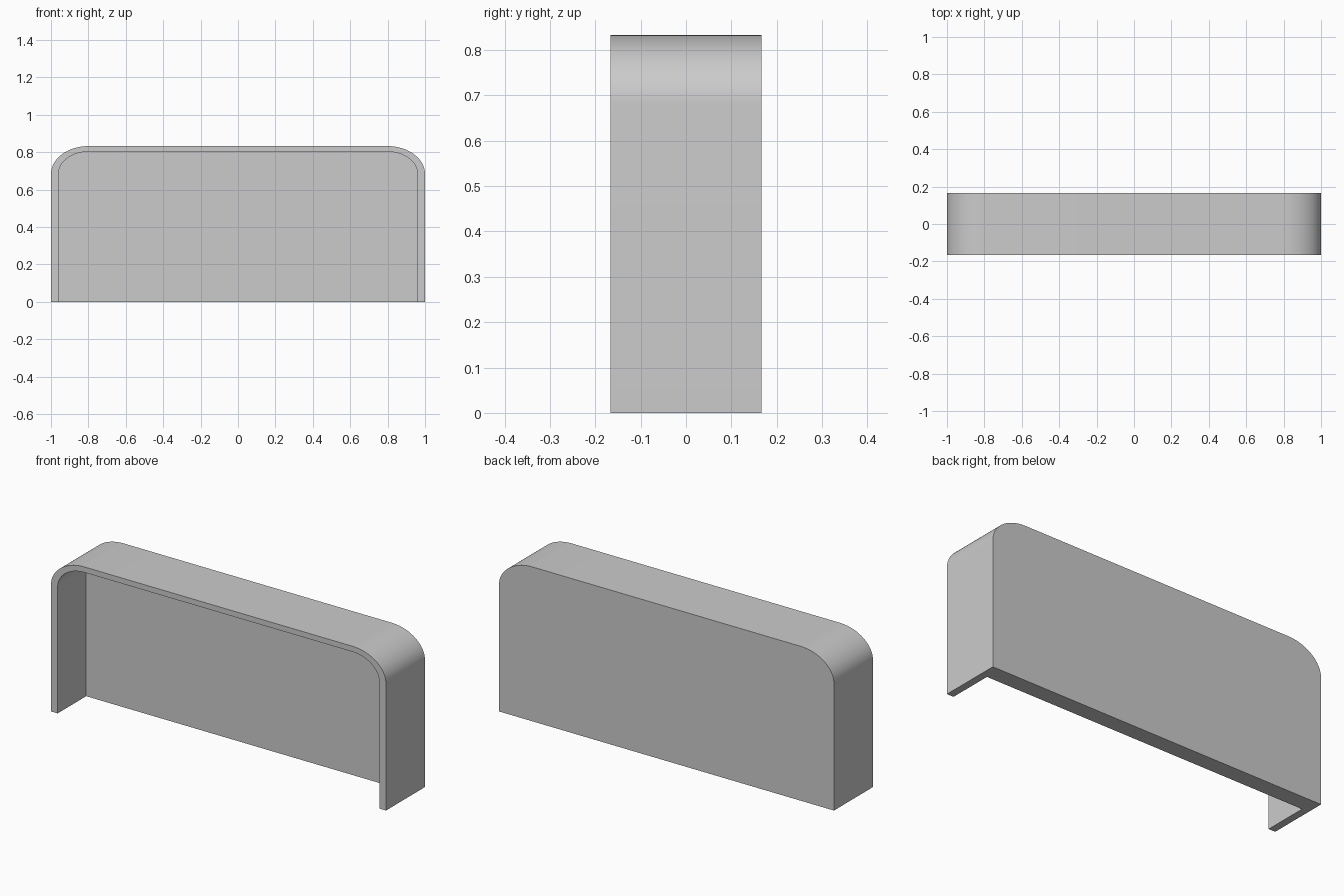
import bpy, bmesh, math

if "Cube" in bpy.data.objects:
    bpy.data.objects.remove(bpy.data.objects["Cube"])

WIDTH, HEIGHT, DEPTH = 2.0, 0.833, 0.333
SIDE, TOP, BACK = 0.04, 0.03, 0.09      # wall thicknesses
RX, RZ = 0.20, 0.15                     # elliptical corner radii
SEGMENTS = 20


def arch(side, top):
    """Open arch outline from bottom right to bottom left, inset by side and top."""
    cx, cz = WIDTH / 2 - RX, HEIGHT - RZ
    corner = []
    for i in range(SEGMENTS + 1):
        a = math.pi / 2 * i / SEGMENTS
        corner.append((cx + (RX - side) * math.cos(a), cz + (RZ - top) * math.sin(a)))
    half = [(WIDTH / 2 - side, 0.0)] + corner
    return half + [(-x, z) for x, z in reversed(half)]


bm = bmesh.new()


def ring(points, y):
    return [bm.verts.new((x, y, z)) for x, z in points]


def strip(a, b):
    for i in range(len(a) - 1):
        bm.faces.new((a[i], a[i + 1], b[i + 1], b[i]))


outer, inner = arch(0, 0), arch(SIDE, TOP)
front, back = -DEPTH / 2, DEPTH / 2
outer_back = ring(outer, back)
outer_front = ring(outer, front)
inner_front = ring(inner, front)
inner_back = ring(inner, back - BACK)

strip(outer_back, outer_front)          # outer shell
strip(outer_front, inner_front)         # front rim
strip(inner_front, inner_back)          # inner walls
bm.faces.new(outer_back)                # rear face
bm.faces.new(inner_back)                # recessed panel face
loops = (outer_back, outer_front, inner_front, inner_back)
bm.faces.new([l[0] for l in loops] + [l[-1] for l in reversed(loops)])  # underside
bmesh.ops.recalc_face_normals(bm, faces=bm.faces[:])

mesh = bpy.data.meshes.new("headboard_shell")
bm.to_mesh(mesh)
bm.free()
shell = bpy.data.objects.new("headboard_shell", mesh)
bpy.context.collection.objects.link(shell)

# Plain grey finish
grey = bpy.data.materials.new("light grey")
grey.diffuse_color = (0.6, 0.6, 0.6, 1)
grey.use_nodes = True
grey.node_tree.nodes["Principled BSDF"].inputs["Base Color"].default_value = grey.diffuse_color
mesh.materials.append(grey)

bpy.context.view_layer.objects.active = shell
shell.select_set(True)
bpy.ops.object.shade_smooth_by_angle(angle=math.radians(30))
